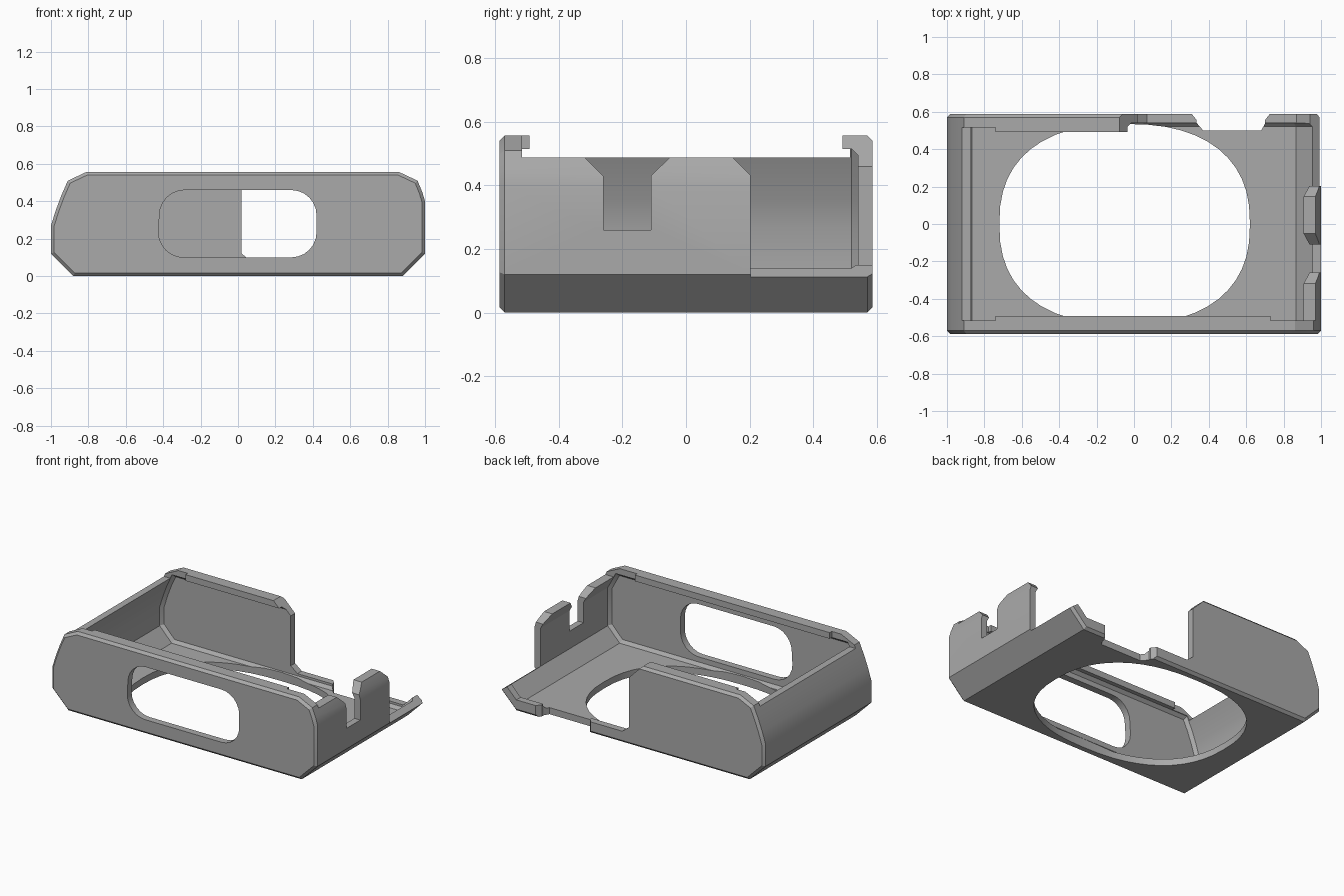
import bpy, bmesh, math
from mathutils import Vector

if "Cube" in bpy.data.objects:
    bpy.data.objects.remove(bpy.data.objects["Cube"])


def new_object(name, rings):
    """Closed solid lofted through equally long rings of points."""
    bm = bmesh.new()
    loops = [[bm.verts.new(p) for p in ring] for ring in rings]
    n = len(loops[0])
    for a, b in zip(loops, loops[1:]):
        for i in range(n):
            bm.faces.new((a[i], a[(i + 1) % n], b[(i + 1) % n], b[i]))
    bm.faces.new(loops[0])
    bm.faces.new(loops[-1])
    bmesh.ops.recalc_face_normals(bm, faces=bm.faces)
    mesh = bpy.data.meshes.new(name)
    bm.to_mesh(mesh)
    bm.free()
    ob = bpy.data.objects.new(name, mesh)
    bpy.context.collection.objects.link(ob)
    return ob


def inset(points, d):
    """Move every edge of a counter-clockwise convex outline inward by d."""
    out = []
    for i, p in enumerate(points):
        p = Vector(p)
        e1 = (p - Vector(points[i - 1])).normalized()
        e2 = (Vector(points[(i + 1) % len(points)]) - p).normalized()
        n1, n2 = Vector((-e1.y, e1.x)), Vector((-e2.y, e2.x))
        out.append(tuple(p + (n1 + n2) * d / (1 + n1.dot(n2))))
    return out


def chamfered_loft(name, profile, half, d):
    """Front profile swept along y, with both ends chamfered by d."""
    small = inset(profile, d)
    steps = [(small, -half), (profile, d - half), (profile, half - d), (small, half)]
    return new_object(name, [[(x, y, z) for x, z in p] for p, y in steps])


def prism(name, points, axis, lo, hi):
    """Extrude a 2D outline along the x, y or z axis."""
    place = {'x': lambda u, v, t: (t, u, v),
             'y': lambda u, v, t: (u, t, v),
             'z': lambda u, v, t: (u, v, t)}[axis]
    return new_object(name, [[place(u, v, t) for u, v in points] for t in (lo, hi)])


def rect(x0, x1, y0, y1):
    return [(x0, y0), (x1, y0), (x1, y1), (x0, y1)]


def cut(ob, cutter):
    cutter.hide_render = True
    mod = ob.modifiers.new("cut", 'BOOLEAN')
    mod.operation, mod.solver, mod.object = 'DIFFERENCE', 'EXACT', cutter
    bpy.context.view_layer.objects.active = ob
    bpy.ops.object.modifier_apply(modifier=mod.name)
    bpy.data.objects.remove(cutter)


# Outer shell
outer = [(-.88, 0), (.88, 0), (1, .12), (1, .40), (.985, .45), (.96, .51), (.86, .557),
         (-.81, .557), (-.91, .51), (-.945, .43), (-.975, .35), (-1, .27), (-1, .12)]
case = chamfered_loft("case_shell", outer, .587, .017)

# Inner cavity
inner = [(-.865, .045), (.865, .045), (.955, .14), (.955, .40), (.892, .515),
         (-.86, .515), (-.90, .43), (-.93, .35), (-.955, .27), (-.955, .14)]
cut(case, chamfered_loft("cavity", inner, .54, .02))

# Open top, leaving a thin lip along the front and back walls
cut(case, prism("side_wall_top", rect(-1.2, 1.2, -.515, .515), 'z', .488, .511))
opening = [(-1.2, -.515), (-.74, -.515), (-.74, -.492), (.73, -.492), (.73, -.515), (1.2, -.515),
           (1.2, .515), (.73, .515), (.73, .492), (-.74, .492), (-.74, .515), (-1.2, .515)]
cut(case, prism("top_opening", opening, 'z', .50, .7))

# Large rounded hole in the floor
hole = []
for i in range(48):
    a = math.tau * i / 48
    c, s = math.cos(a), math.sin(a)
    hole.append((-.05 + .67 * math.copysign(abs(c) ** (2 / 2.4), c),
                 .535 * math.copysign(abs(s) ** (2 / 2.4), s)))
cut(case, prism("floor_hole", hole, 'z', -.1, .1))

# Rounded window in the front wall
window = []
for cx, cz, start in ((.285, .325, 0), (-.285, .325, 90), (-.29, .235, 180), (.285, .235, 270)):
    for k in range(7):
        a = math.radians(start + 15 * k)
        window.append((cx + .135 * math.cos(a), cz + .135 * math.sin(a)))
cut(case, prism("front_window", window, 'y', -.8, -.4))

# Missing right half of the back wall
back_gap = [(-.08, .56), (.02, .46), (.02, .12), (.07, .08), (.87, .08), (.94, .15),
            (1.01, .10), (1.2, .10), (1.2, .8), (-.08, .8)]
cut(case, prism("back_gap", back_gap, 'y', .45, .8))

# Missing rear part of the right wall
side_gap = [(.8, .15), (.94, .15), (1.01, .10), (1.2, .10), (1.2, .8), (.8, .8)]
cut(case, prism("side_gap", side_gap, 'y', .203, .8))
corner = [(.145, .489), (.205, .43), (.3, .43), (.3, .6), (.145, .6)]
cut(case, prism("prong_corner", corner, 'x', .8, 1.2))

# Funnel-shaped slot in the right wall
slot = [(-.26, .26), (-.11, .26), (-.11, .43), (-.05, .489), (-.05, .505),
        (-.32, .505), (-.32, .489), (-.26, .43)]
cut(case, prism("side_slot", slot, 'x', .8, 1.2))

# Notch in the rear edge of the floor
notch = [(.30, .6), (.335, .555), (.335, .54), (.37, .5), (.68, .5), (.70, .535), (.70, .555), (.735, .6)]
cut(case, prism("floor_notch", notch, 'z', -.1, .3))

# Material and shading
grey = bpy.data.materials.new("plain_grey")
grey.diffuse_color = (.40, .40, .40, 1)
grey.use_nodes = True
grey.node_tree.nodes["Principled BSDF"].inputs["Base Color"].default_value = grey.diffuse_color
case.data.materials.clear()
case.data.materials.append(grey)
bpy.ops.object.select_all(action='DESELECT')
case.select_set(True)
bpy.context.view_layer.objects.active = case
bpy.ops.object.shade_smooth_by_angle(angle=math.radians(25))
